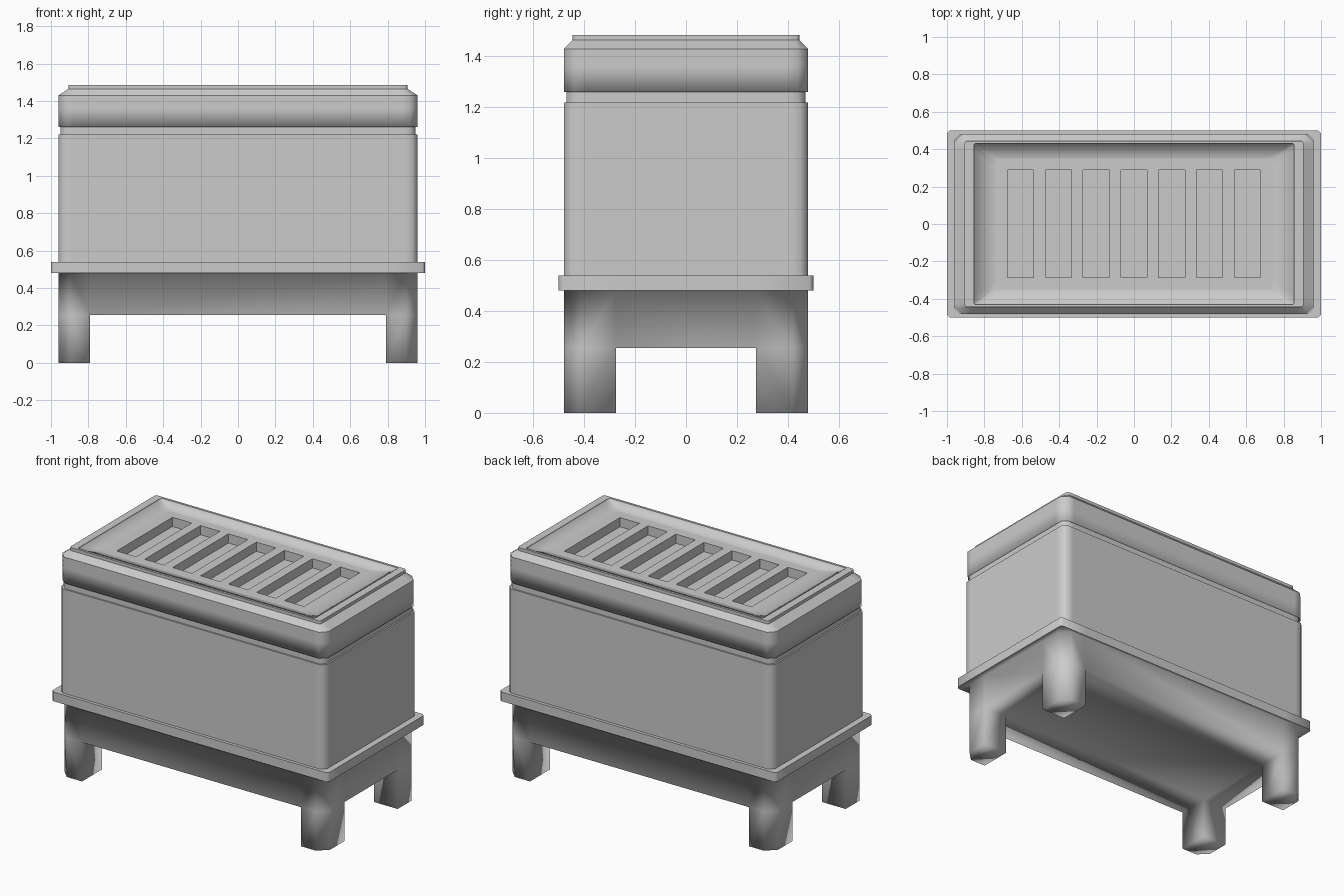
import bpy, bmesh

cube = bpy.data.objects.get("Cube")
if cube:
    bpy.data.objects.remove(cube)

# One plain grey for the whole model
grey = bpy.data.materials.new("light grey")
grey.use_nodes = True
grey.diffuse_color = (0.6, 0.6, 0.6, 1)
grey.node_tree.nodes["Principled BSDF"].inputs["Base Color"].default_value = (0.6, 0.6, 0.6, 1)


def finish(bm, name):
    bmesh.ops.remove_doubles(bm, verts=bm.verts[:], dist=0.0005)
    bmesh.ops.recalc_face_normals(bm, faces=bm.faces[:])
    for f in bm.faces:
        f.smooth = True
    mesh = bpy.data.meshes.new(name)
    bm.to_mesh(mesh)
    bm.free()
    mesh.materials.append(grey)
    obj = bpy.data.objects.new(name, mesh)
    bpy.context.scene.collection.objects.link(obj)
    return obj


def ring(bm, hx, hy, z, c):
    """Rectangle with cut corners and a support vertex beside each cut."""
    s = 0.04
    quarter = [(hx, hy - c - s), (hx, hy - c), (hx - c, hy), (hx - c - s, hy)]
    pts = quarter + [(-x, y) for x, y in reversed(quarter)]
    pts += [(-x, -y) for x, y in pts]
    return [bm.verts.new((x, y, z)) for x, y in pts]


def loft(bm, sections):
    """Skin a stack of rings; each section is hx, hy, z, cut, sharp."""
    rings = [ring(bm, *sec[:4]) for sec in sections]
    n = len(rings[0])
    for low, high in zip(rings, rings[1:]):
        for i in range(n):
            j = (i + 1) % n
            bm.faces.new((low[i], low[j], high[j], high[i]))
    for verts, sec in zip(rings, sections):
        if sec[4]:
            for i in range(n):
                bm.edges.get((verts[i], verts[(i + 1) % n])).smooth = False
    return rings


# Box body with the narrow neck below the lid
bm = bmesh.new()
loft(bm, [
    (0.96, 0.48, 0.53, 0.03, False),
    (0.96, 0.48, 1.22, 0.03, True),
    (0.95, 0.47, 1.22, 0.03, True),
    (0.95, 0.47, 1.26, 0.03, False),
])
finish(bm, "box_body")

# Lid: soft lower edge, sloped shoulder, raised lip and shallow basin
FLOOR = 1.46
PX, PY = 0.74, 0.35
bm = bmesh.new()
loft(bm, [
    (0.94, 0.46, 1.26, 0.03, False),
    (0.96, 0.48, 1.26, 0.04, False),
    (0.96, 0.48, 1.36, 0.04, False),
    (0.96, 0.48, 1.43, 0.04, True),
    (0.905, 0.445, 1.465, 0.01, True),
    (0.905, 0.445, 1.485, 0.01, True),
    (0.855, 0.43, 1.485, 0.005, True),
    (0.855, 0.43, 1.475, 0.005, False),
    (PX, PY, FLOOR, 0, False),
])
finish(bm, "lid")

# Vent panel: a grid whose slot cells are sunk
xs = [-PX]
for i in range(7):
    centre = (i - 3) * 0.202
    xs += [centre - 0.07, centre + 0.07]
xs.append(PX)
ys = [-PY, -0.285, 0.29, PY]
bm = bmesh.new()
grid = [[bm.verts.new((x, y, FLOOR)) for y in ys] for x in xs]
slots = []
for i in range(len(xs) - 1):
    for j in range(3):
        f = bm.faces.new((grid[i][j], grid[i + 1][j], grid[i + 1][j + 1], grid[i][j + 1]))
        if i % 2 and j == 1:
            slots.append(f)
for f in bmesh.ops.extrude_discrete_faces(bm, faces=slots)["faces"]:
    for v in f.verts:
        v.co.z -= 0.06
panel = finish(bm, "vent_panel")
for e in panel.data.edges:
    e.use_edge_sharp = all(abs(panel.data.vertices[v].co.y) < PY for v in e.vertices)

# Base: floor plate cells, corner cells become legs, border rises to the rim
X, Y, LX, LY, CUT, PLATE = 0.96, 0.48, 0.79, 0.275, 0.06, 0.255
bm = bmesh.new()


def cell(*pts):
    return bm.faces.new([bm.verts.new((x, y, PLATE)) for x, y in pts])


cell((-LX, -LY), (LX, -LY), (LX, LY), (-LX, LY))
legs = []
for sx in (-1, 1):
    cell((sx * LX, -LY), (sx * X, -LY), (sx * X, LY), (sx * LX, LY))
    cell((-LX, sx * LY), (LX, sx * LY), (LX, sx * Y), (-LX, sx * Y))
    for sy in (-1, 1):
        legs.append(cell(*[(sx * x, sy * y) for x, y in (
            (LX, LY), (X, LY), (X, Y - CUT), (X - CUT, Y), (LX, Y))]))
bmesh.ops.remove_doubles(bm, verts=bm.verts[:], dist=0.0005)
border = [e for e in bm.edges if e.is_boundary]


def grow(edges, move):
    """Extrude a border loop and move its new vertices."""
    geom = bmesh.ops.extrude_edge_only(bm, edges=edges)["geom"]
    for v in geom:
        if isinstance(v, bmesh.types.BMVert):
            move(v.co)
    return [e for e in geom if isinstance(e, bmesh.types.BMEdge)]


def to_height(z):
    def move(co):
        co.z = z
    return move


def rim_out(co):
    ax, ay = abs(co.x), abs(co.y)
    nx = 1.0 if ax > X - 0.001 else (0.985 if ax > LX + 0.01 else ax)
    ny = 0.5 if ay > Y - 0.001 else (0.485 if ay > LY + 0.01 else ay)
    co.x, co.y = (nx if co.x > 0 else -nx), (ny if co.y > 0 else -ny)


def rim_in(co):
    co.x, co.y = co.x * 0.94, co.y * 0.94


legs = [f for f in bm.faces if len(f.verts) == 5]
top = grow(border, to_height(0.48))
under = grow(top, rim_out)
upper = grow(under, to_height(0.54))
grow(upper, rim_in)
for e in under + upper:
    e.smooth = False

ext = bmesh.ops.extrude_face_region(bm, geom=legs)["geom"]
for v in ext:
    if isinstance(v, bmesh.types.BMVert):
        v.co.z = 0
bmesh.ops.delete(bm, geom=[f for f in legs if f.is_valid], context="FACES_ONLY")
finish(bm, "base_with_legs")
